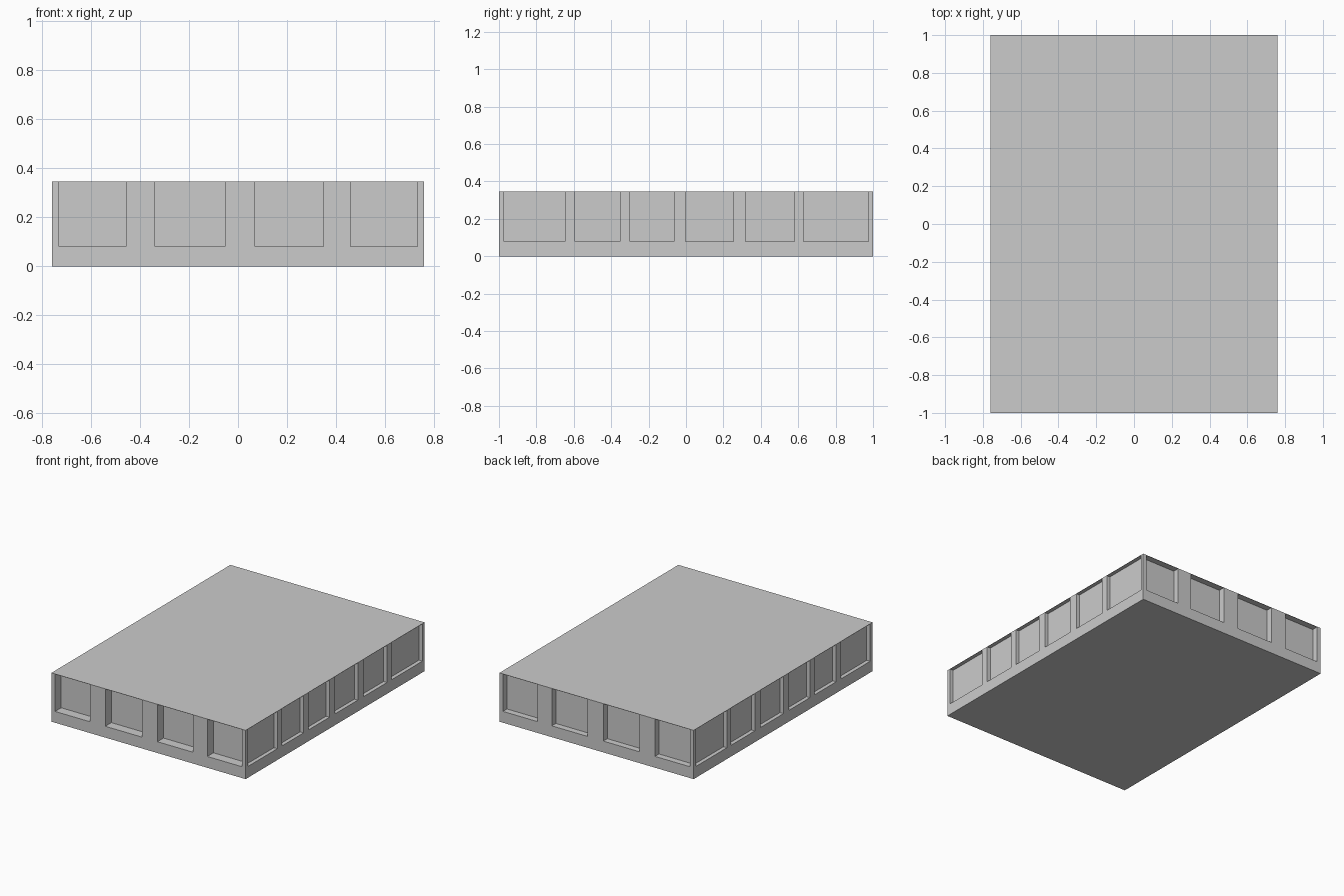
import bpy, bmesh
from mathutils import Matrix, Vector

if "Cube" in bpy.data.objects:
    bpy.data.objects.remove(bpy.data.objects["Cube"])

HX, HY, H = 0.76, 1.0, 0.345         # half width, half length, height
SILL, HEAD = 0.08, 0.343             # window bottom and top (thin roof sheet above)
FRONT_D, BACK_D, SIDE_D = 0.068, 0.045, 0.027
END_BAYS = [(-0.731, -0.457), (-0.338, -0.053), (0.07, 0.35), (0.46, 0.732)]
SIDE_BAYS = [(-0.973, -0.646), (-0.593, -0.352), (-0.299, -0.063),
             (-0.004, 0.253), (0.317, 0.58), (0.628, 0.975)]
OUT = 0.1                            # cutter overshoot beyond the walls


def add_box(bm, lo, hi):
    lo, hi = Vector(lo), Vector(hi)
    m = Matrix.Translation((lo + hi) / 2) @ Matrix.Diagonal((*(hi - lo), 1))
    bmesh.ops.create_cube(bm, size=1, matrix=m)


def make_object(name, boxes):
    bm = bmesh.new()
    for lo, hi in boxes:
        add_box(bm, lo, hi)
    me = bpy.data.meshes.new(name)
    bm.to_mesh(me)
    bm.free()
    ob = bpy.data.objects.new(name, me)
    bpy.context.collection.objects.link(ob)
    return ob


# Solid building block
building = make_object("building_block", [((-HX, -HY, 0), (HX, HY, H))])

# Window recesses on all four walls
recesses = []
for a, b in END_BAYS:
    recesses.append(((a, -HY - OUT, SILL), (b, -HY + FRONT_D, HEAD)))
    recesses.append(((a, HY - BACK_D, SILL), (b, HY + OUT, HEAD)))
for a, b in SIDE_BAYS:
    recesses.append(((HX - SIDE_D, a, SILL), (HX + OUT, b, HEAD)))
    recesses.append(((-HX - OUT, a, SILL), (-HX + SIDE_D, b, HEAD)))
cutter = make_object("window_cutter", recesses)
cutter.hide_render = True

# Cut the recesses, then discard the cutter
mod = building.modifiers.new("windows", 'BOOLEAN')
mod.operation = 'DIFFERENCE'
mod.solver = 'EXACT'
mod.use_self = True
mod.object = cutter
bpy.context.view_layer.objects.active = building
building.select_set(True)
bpy.ops.object.modifier_apply(modifier=mod.name)
bpy.data.objects.remove(cutter)
